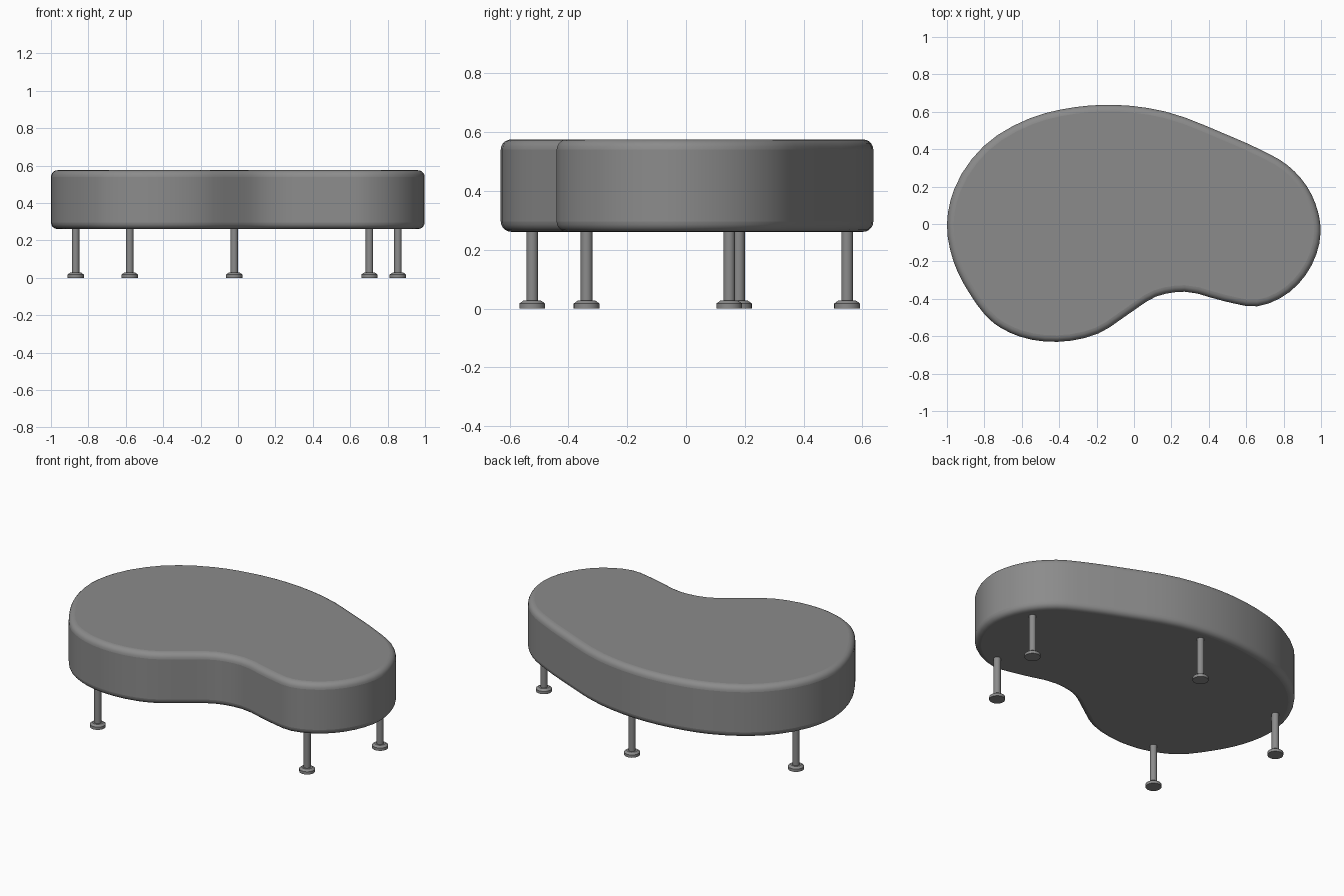
import bpy, bmesh, math
from mathutils import Vector

if "Cube" in bpy.data.objects:
    bpy.data.objects.remove(bpy.data.objects["Cube"])

OUTLINE = [(-1.0, 0.0), (-0.962, 0.185), (-0.805, 0.415), (-0.555, 0.566), (-0.32, 0.624),
           (-0.10, 0.637), (0.165, 0.602), (0.485, 0.482), (0.67, 0.40), (0.82, 0.315),
           (0.925, 0.20), (0.985, 0.06), (0.998, -0.04), (0.95, -0.22), (0.83, -0.365),
           (0.66, -0.44), (0.48, -0.412), (0.27, -0.362), (0.12, -0.387), (-0.02, -0.475),
           (-0.19, -0.585), (-0.41, -0.63), (-0.61, -0.602), (-0.75, -0.53),
           (-0.88, -0.37), (-0.965, -0.20)]
LEGS = [(-0.868, 0.18), (-0.579, -0.523), (-0.02, 0.548), (0.703, -0.338), (0.855, 0.147)]
LEG_PROFILE = [(0.044, 0.0), (0.044, 0.017), (0.03, 0.027), (0.02, 0.027), (0.02, 0.28)]


def smooth_loop(points, steps=3):
    """Closed smooth curve through the points, allowing for uneven spacing."""
    p = [Vector(q) for q in points]
    n, out = len(p), []
    for i in range(n):
        a, b, c, d = (p[(i + k) % n] for k in (-1, 0, 1, 2))
        u, v, w = (b - a).length, (c - b).length, (d - c).length
        m0 = v * ((b - a) / u * v + (c - b) / v * u) / (u + v)
        m1 = v * ((c - b) / v * w + (d - c) / w * v) / (v + w)
        for s in range(steps):
            t = s / steps
            out.append(b * (2 * t**3 - 3 * t**2 + 1) + m0 * (t**3 - 2 * t**2 + t)
                       + c * (3 * t**2 - 2 * t**3) + m1 * (t**3 - t**2))
    return out


def loft(name, rings):
    """Join equal-length rings of points with quads and cap both ends."""
    bm = bmesh.new()
    loops = [[bm.verts.new(co) for co in ring] for ring in rings]
    n = len(loops[0])
    for lo, hi in zip(loops, loops[1:]):
        for i in range(n):
            j = (i + 1) % n
            bm.faces.new((lo[i], lo[j], hi[j], hi[i]))
    bm.faces.new(loops[0])
    bm.faces.new(loops[-1])
    bmesh.ops.recalc_face_normals(bm, faces=bm.faces)
    mesh = bpy.data.meshes.new(name)
    bm.to_mesh(mesh)
    bm.free()
    mesh.materials.append(dark_grey)
    obj = bpy.data.objects.new(name, mesh)
    bpy.context.collection.objects.link(obj)
    return obj


def shade(obj):
    bpy.ops.object.select_all(action='DESELECT')
    obj.select_set(True)
    bpy.context.view_layer.objects.active = obj
    bpy.ops.object.shade_smooth_by_angle(angle=math.radians(35))


dark_grey = bpy.data.materials.new("dark_grey")
dark_grey.diffuse_color = (0.26, 0.26, 0.26, 1)
dark_grey.use_nodes = True
dark_grey.node_tree.nodes["Principled BSDF"].inputs["Base Color"].default_value = dark_grey.diffuse_color

# Kidney-shaped cushion with rounded rims
outline = smooth_loop(OUTLINE)
seat = loft("seat", [[(p.x, p.y, z) for p in outline] for z in (0.261, 0.575)])
bevel = seat.modifiers.new("rounded_rim", 'BEVEL')
bevel.width = 0.035
bevel.segments = 5
bevel.limit_method = 'ANGLE'
bevel.angle_limit = math.radians(60)
shade(seat)

# Slim round legs with flared feet
SIDES = 24
for number, (x, y) in enumerate(LEGS, 1):
    rings = [[(x + r * math.cos(math.tau * i / SIDES), y + r * math.sin(math.tau * i / SIDES), z)
              for i in range(SIDES)] for r, z in LEG_PROFILE]
    shade(loft(f"leg_{number}", rings))
